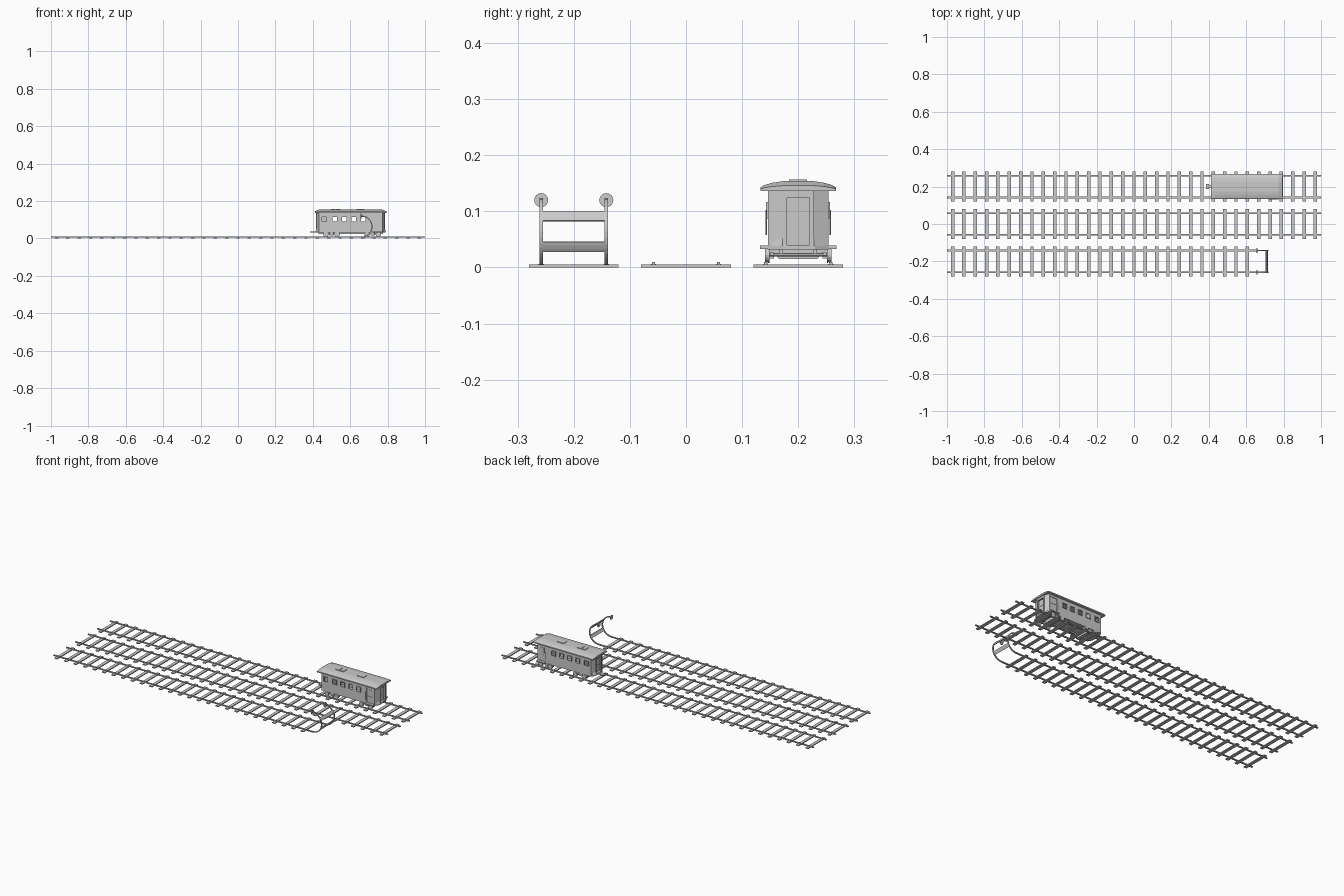
import bpy, bmesh, math
from mathutils import Matrix, Vector

if "Cube" in bpy.data.objects:
    bpy.data.objects.remove(bpy.data.objects["Cube"])


class Part:
    """Collects simple solids into one named mesh object."""
    def __init__(self, name):
        self.name, self.bm = name, bmesh.new()

    def loft(self, rings):
        vs = [[self.bm.verts.new(p) for p in r] for r in rings]
        n = len(vs[0])
        for a, b in zip(vs, vs[1:]):
            for i in range(n):
                j = (i + 1) % n
                self.bm.faces.new((a[i], a[j], b[j], b[i]))
        self.bm.faces.new(vs[0][::-1])
        self.bm.faces.new(vs[-1])

    def box(self, x0, x1, y0, y1, z0, z1):
        self.loft([[(x0, y0, z), (x1, y0, z), (x1, y1, z), (x0, y1, z)] for z in (z0, z1)])

    def prism(self, outline, z0, z1):
        self.loft([[(x, y, z) for x, y in outline] for z in (z0, z1)])

    def disc(self, c, r, depth, axis, seg=16):
        rot = Vector((0, 0, 1)).rotation_difference(Vector(axis)).to_matrix().to_4x4()
        bmesh.ops.create_cone(self.bm, cap_ends=True, segments=seg, radius1=r, radius2=r,
                              depth=depth, matrix=Matrix.Translation(c) @ rot)

    def done(self):
        bmesh.ops.recalc_face_normals(self.bm, faces=self.bm.faces[:])
        me = bpy.data.meshes.new(self.name)
        self.bm.to_mesh(me)
        self.bm.free()
        ob = bpy.data.objects.new(self.name, me)
        bpy.context.collection.objects.link(ob)
        return ob


GAUGE = 0.058   # half distance between rails
CX, CZ, R = 0.66, 0.0635, 0.0565   # bumper arc

# Tracks: sleepers and rails
for name, ty, count in (("back", 0.2, 33), ("middle", 0.0, 33), ("front", -0.2, 27)):
    ties = Part(name + "_sleepers")
    for i in range(count):
        x = -0.97 + i * 1.94 / 32
        ties.box(x - 0.009, x + 0.009, ty - 0.08, ty + 0.08, 0, 0.0055)
    ties.done()
    rails = Part(name + "_rails")
    end = 1.0 if count == 33 else CX
    for s in (-1, 1):
        y = ty + s * GAUGE
        rails.box(-1, end, y - 0.003, y + 0.003, 0.004, 0.010)
        rails.box(-1, end, y - 0.0045, y + 0.0045, 0.004, 0.006)
    rails.done()


def arc_strip(part, a0, a1, r0, r1, y0, y1, seg):
    rings = []
    for i in range(seg + 1):
        a = math.radians(a0 + (a1 - a0) * i / seg)
        c, s = math.cos(a), math.sin(a)
        rings.append([(CX + r * c, y, CZ + r * s) for r, y in
                      ((r0, y0), (r1, y0), (r1, y1), (r0, y1))])
    part.loft(rings)


# Buffer stop: rails curled up, pads and cross bars
stop = Part("buffer_stop_curved_rails")
pads = Part("buffer_stop_pads")
for s in (-1, 1):
    y = -0.2 + s * GAUGE
    arc_strip(stop, -90, 90, R - 0.003, R + 0.003, y - 0.003, y + 0.003, 18)
    pads.disc((CX - 0.002, y, CZ + R), 0.0125, 0.005, (1, 0, 0))
stop.done()
pads.done()
bars = Part("buffer_stop_crossbars")
for a0, a1 in ((-38, -18), (20, 40)):
    arc_strip(bars, a0, a1, R - 0.002, R + 0.002, -0.2 - GAUGE, -0.2 + GAUGE, 3)
bars.done()

# Coach
CY, X0, X1, HW = 0.2, 0.42, 0.785, 0.054
Z0, Z1 = 0.038, 0.138
WIN = [0.46, 0.516, 0.568, 0.620, 0.670]
DOOR = (0.722, 0.768)
walls, frames, doors = Part("coach_side_walls"), Part("window_frames"), Part("side_doors")
for s in (-1, 1):
    ya, yb = sorted((CY + s * HW, CY + s * (HW - 0.004)))
    xs, xe = X0 + 0.012, X1 - 0.012
    walls.box(xs, DOOR[0], ya, yb, Z0, 0.089)
    walls.box(xs, DOOR[0], ya, yb, 0.115, Z1)
    walls.box(*DOOR, ya, yb, 0.124, Z1)
    walls.box(DOOR[1], xe, ya, yb, Z0, 0.124)
    walls.box(DOOR[1], xe, ya, yb, 0.124, Z1)
    edges = [xs] + [e for w in WIN for e in (w - 0.012, w + 0.012)] + [DOOR[0]]
    for a, b in zip(edges[::2], edges[1::2]):
        walls.box(a, b, ya, yb, 0.089, 0.115)
    # belt rail and window frames
    fa, fb = sorted((CY + s * (HW - 0.001), CY + s * (HW + 0.003)))
    for w in WIN:
        frames.box(w - 0.015, w + 0.015, fa, fb, 0.087, 0.090)
        frames.box(w - 0.015, w + 0.015, fa, fb, 0.114, 0.117)
        for e in (w - 0.0135, w + 0.0135):
            frames.box(e - 0.0015, e + 0.0015, fa, fb, 0.090, 0.114)
    # recessed door with raised panels and hand rails
    da, db = sorted((CY + s * (HW - 0.006), CY + s * (HW - 0.003)))
    doors.box(*DOOR, da, db, Z0, 0.124)
    pa, pb = sorted((CY + s * (HW - 0.003), CY + s * (HW - 0.0015)))
    doors.box(DOOR[0] + 0.008, DOOR[1] - 0.008, pa, pb, 0.046, 0.076)
    doors.box(DOOR[0] + 0.010, DOOR[1] - 0.010, pa, pb, 0.088, 0.116)
    for x in (DOOR[0] - 0.004, DOOR[1] + 0.003):
        doors.disc((x, CY + s * (HW + 0.003), 0.08), 0.001, 0.045, (0, 0, 1), 8)
for p in (walls, frames, doors):
    p.done()

# Coach ends: angled corners, door frame, recessed gangway door
ends, gang = Part("coach_end_walls"), Part("end_doors")
for x, d in ((X0, -1), (X1, 1)):
    for s in (-1, 1):
        xi = x - d * 0.012
        ends.prism([(xi, CY + s * HW), (x, CY + s * 0.027),
                    (x - d * 0.004, CY + s * 0.027), (xi - d * 0.002, CY + s * (HW - 0.004))], Z0, Z1)
        a, b = sorted((CY + s * 0.028, CY + s * 0.020))
        ends.box(*sorted((x - d * 0.006, x + d * 0.002)), a, b, Z0, Z1 - 0.012)
        # flared lower corner panel
        ends.loft([[(xi + d * f, CY + s * (HW - 0.008), z), (x + d * f, CY + s * 0.028, z),
                    (x - d * 0.004, CY + s * 0.028, z), (xi - d * 0.004, CY + s * (HW - 0.008), z)]
                   for z, f in ((Z0, 0.006), (0.052, 0.001))])
    ends.box(*sorted((x - d * 0.006, x + d * 0.002)), CY - 0.028, CY + 0.028, Z1 - 0.014, Z1)
    gang.box(*sorted((x - d * 0.012, x - d * 0.009)), CY - 0.028, CY + 0.028, Z0, Z1 - 0.012)
    gang.box(*sorted((x - d * 0.009, x - d * 0.007)), CY - 0.014, CY + 0.014, 0.045, 0.08)
    gang.box(*sorted((x - d * 0.009, x - d * 0.007)), CY - 0.014, CY + 0.014, 0.09, 0.116)
ends.done()
gang.done()

# Interior partitions
part = Part("interior_partitions")
part.box(0.700, 0.703, CY - HW + 0.004, CY + HW - 0.004, Z0, Z1)
part.box(0.488, 0.491, CY - HW + 0.004, CY + HW - 0.004, Z0, Z1)
part.box(0.432, 0.488, CY - 0.02, CY - 0.017, Z0, Z1)
part.done()

# Arched roof with sloped ends, and two hatches
half = [(0.067, 0.136), (0.067, 0.143), (0.060, 0.147), (0.046, 0.151), (0.026, 0.154)]
prof = half + [(-y, z) for y, z in reversed(half)]
roof = Part("roof")
roof.loft([[(x, CY + y, 0.136 + (z - 0.136) * k) for y, z in prof]
           for x, k in ((0.411, 0.55), (0.432, 1), (0.772, 1), (0.793, 0.55))])
roof.done()
hatch = Part("roof_hatches")
for a, b in ((0.496, 0.518), (0.522, 0.547), (0.633, 0.676)):
    hatch.box(a, b, CY - 0.016, CY + 0.016, 0.150, 0.157)
hatch.done()

# Floor, steps, coupler and underframe
floor = Part("floor_frame")
o = [(X0 + 0.012, -HW), (X1 - 0.012, -HW), (X1 + 0.003, -0.03), (X1 + 0.003, 0.03),
     (X1 - 0.012, HW), (X0 + 0.012, HW), (X0 - 0.003, 0.03), (X0 - 0.003, -0.03)]
floor.prism([(x, CY + y) for x, y in o], 0.032, 0.040)
for y in (-0.03, 0.03):
    floor.box(X0 + 0.01, X1 - 0.01, CY + y - 0.003, CY + y + 0.003, 0.025, 0.033)
floor.done()
steps = Part("door_steps")
for s in (-1, 1):
    steps.box(0.718, 0.772, *sorted((CY + s * 0.050, CY + s * 0.068)), 0.033, 0.039)
steps.done()
coup = Part("coupler")
coup.box(0.400, 0.425, CY - 0.006, CY + 0.006, 0.031, 0.038)
coup.box(0.384, 0.402, CY - 0.014, CY + 0.014, 0.032, 0.038)
coup.done()

# Bogies: side frames, bolster, axles and wheels
frame, wheels = Part("bogie_frames"), Part("wheels")
for bx in (0.50, 0.72):
    for s in (-1, 1):
        y = CY + s * 0.047
        frame.box(bx - 0.045, bx + 0.045, y - 0.003, y + 0.003, 0.021, 0.027)
        frame.box(bx - 0.008, bx + 0.008, y - 0.004, y + 0.004, 0.016, 0.033)
    frame.loft([[(bx - 0.01, CY - w, z), (bx + 0.01, CY - w, z), (bx + 0.01, CY + w, z),
                 (bx - 0.01, CY + w, z)] for z, w in ((0.015, 0.034), (0.033, 0.048))])
    for dx in (-0.03, 0.03):
        wheels.disc((bx + dx, CY, 0.0225), 0.003, 0.11, (0, 1, 0), 8)
        for s in (-1, 1):
            wheels.disc((bx + dx, CY + s * 0.056, 0.0225), 0.0125, 0.006, (0, 1, 0))
            wheels.disc((bx + dx, CY + s * 0.0525, 0.0225), 0.0145, 0.002, (0, 1, 0))
frame.done()
wheels.done()
